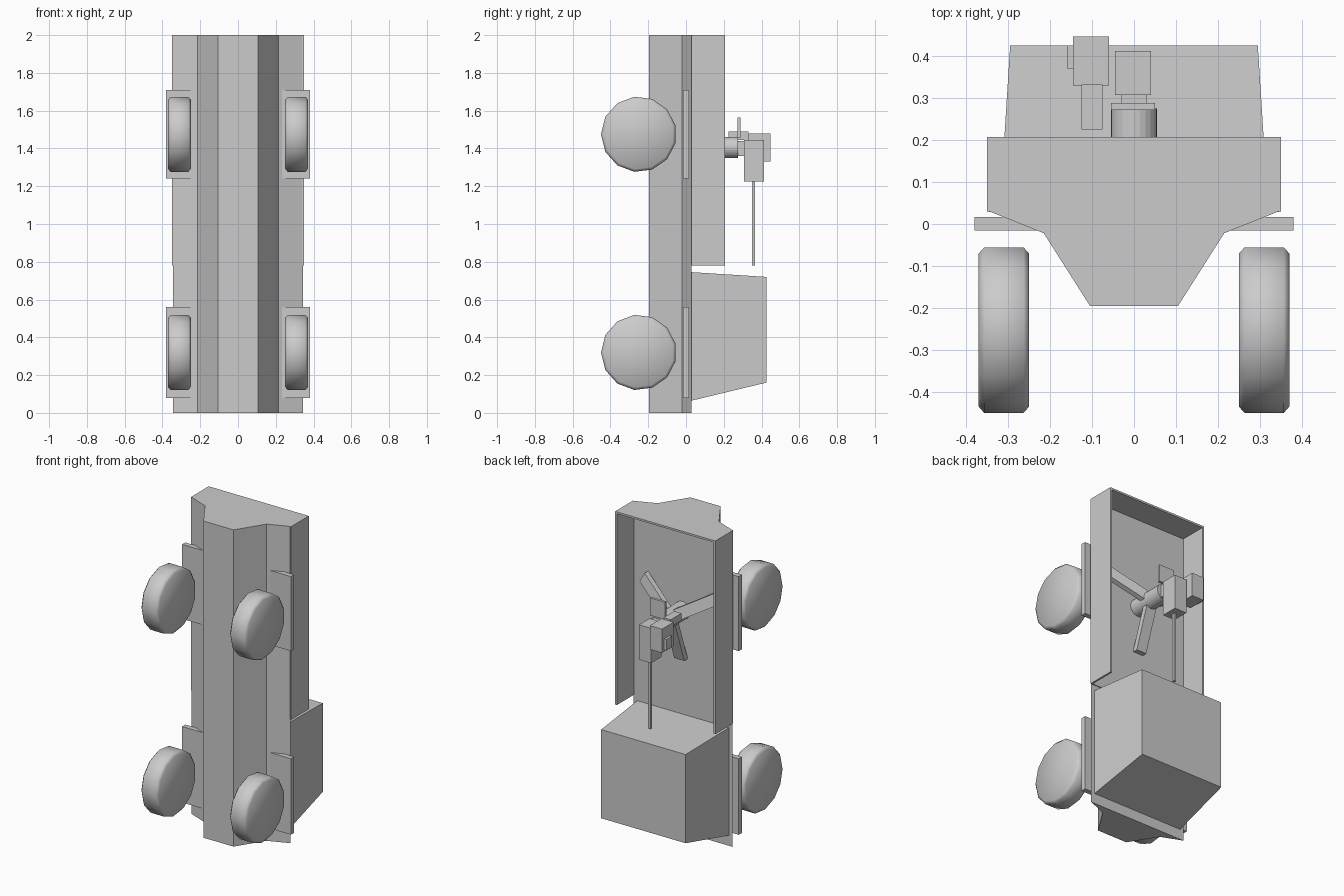
import bpy, bmesh, math
from mathutils import Vector

if "Cube" in bpy.data.objects:
    bpy.data.objects.remove(bpy.data.objects["Cube"])

grey = bpy.data.materials.new("plain grey")
grey.diffuse_color = (0.6, 0.6, 0.6, 1)
grey.use_nodes = True
grey.node_tree.nodes["Principled BSDF"].inputs["Base Color"].default_value = grey.diffuse_color


def add(name, bm, smooth=False):
    bmesh.ops.recalc_face_normals(bm, faces=bm.faces)
    me = bpy.data.meshes.new(name)
    bm.to_mesh(me)
    bm.free()
    for p in me.polygons:
        p.use_smooth = smooth
    me.materials.append(grey)
    ob = bpy.data.objects.new(name, me)
    bpy.context.collection.objects.link(ob)
    return ob


def loft(name, rings, smooth=False):
    """Skin a list of equal-length point loops and cap both ends."""
    bm = bmesh.new()
    vs = [[bm.verts.new(p) for p in r] for r in rings]
    n = len(vs[0])
    for a, b in zip(vs, vs[1:]):
        for i in range(n):
            j = (i + 1) % n
            bm.faces.new((a[i], a[j], b[j], b[i]))
    bm.faces.new(vs[0])
    bm.faces.new(vs[-1])
    return add(name, bm, smooth)


def rect(x0, x1, y, z0, z1):
    return [(x0, y, z0), (x1, y, z0), (x1, y, z1), (x0, y, z1)]


def box(name, x0, x1, y0, y1, z0, z1):
    return loft(name, [rect(x0, x1, y0, z0, z1), rect(x0, x1, y1, z0, z1)])


# Hull: boat-shaped section swept along the length
half = [(0.105, -0.195), (0.215, -0.022), (0.345, 0.03)]
section = half + [(-x, y) for x, y in reversed(half)]
loft("hull", [[(x, y, z) for x, y in section] for z in (0, 2)])

# Cab: tapered block
loft("cab", [rect(-0.32, 0.32, 0.03, 0.065, 0.745),
             rect(-0.295, 0.295, 0.425, 0.16, 0.72)])

# Cargo bed: thin walls on three sides and a floor
t = 0.012
for s, side in ((-1, "left"), (1, "right")):
    xs = sorted((s * 0.35, s * (0.35 - t)))
    box("bed_wall_" + side, *xs, 0.03, 0.207, 0.78, 2)
box("bed_tail_wall", -0.345, 0.345, 0.03, 0.207, 2 - t, 2)
box("bed_floor", -0.345, 0.345, 0.028, 0.036, 0.78, 1.995)

# Wheels (13 sides, bevelled rims) and flat fenders
for s in (-1, 1):
    for cz, f0, f1 in ((0.32, 0.08, 0.56), (1.475, 1.24, 1.71)):
        rings = []
        for x, r in ((0.25, 0.185), (0.263, 0.2), (0.357, 0.2), (0.37, 0.185)):
            rings.append([(s * x, -0.25 - r * math.cos(k * math.tau / 13),
                           cz + r * math.sin(k * math.tau / 13)) for k in range(13)])
        loft("wheel", rings, True)
        xs = sorted((s * 0.22, s * 0.38))
        box("fender", *xs, -0.015, 0.017, f0, f1)

# Mount post and its three sloping legs
cz = 1.405
loft("mount_post", [[(0.055 * math.cos(k * math.tau / 24), y,
                      cz + 0.055 * math.sin(k * math.tau / 24)) for k in range(24)]
                    for y in (0.03, 0.275)])
for a in (30, 150, 270):
    d = Vector((math.cos(math.radians(a)), 0, math.sin(math.radians(a))))
    side = Vector((-d.z, 0, d.x)) * 0.035
    up = Vector((0, 0.035, 0))
    rings = []
    for r, y in ((0.02, 0.13), (0.3, 0.032)):
        c = Vector((0, y, cz)) + d * r
        rings.append([c - side, c + side, c + side + up, c - side + up])
    loft("mount_leg", rings)

# Gun: cradle, receiver, barrel, shield plate and side box with handle
box("gun_cradle", -0.03, 0.03, 0.27, 0.32, 1.36, 1.44)
box("gun_receiver", -0.045, 0.04, 0.307, 0.412, 1.225, 1.445)
box("gun_barrel", -0.008, 0.008, 0.35, 0.366, 0.78, 1.23)
box("sight_plate", -0.055, 0.05, 0.272, 0.288, 1.455, 1.565)
box("ammo_box", -0.145, -0.06, 0.33, 0.447, 1.33, 1.48)
box("ammo_handle", -0.16, -0.144, 0.37, 0.425, 1.34, 1.41)
box("ammo_bracket", -0.125, -0.075, 0.225, 0.332, 1.445, 1.49)
